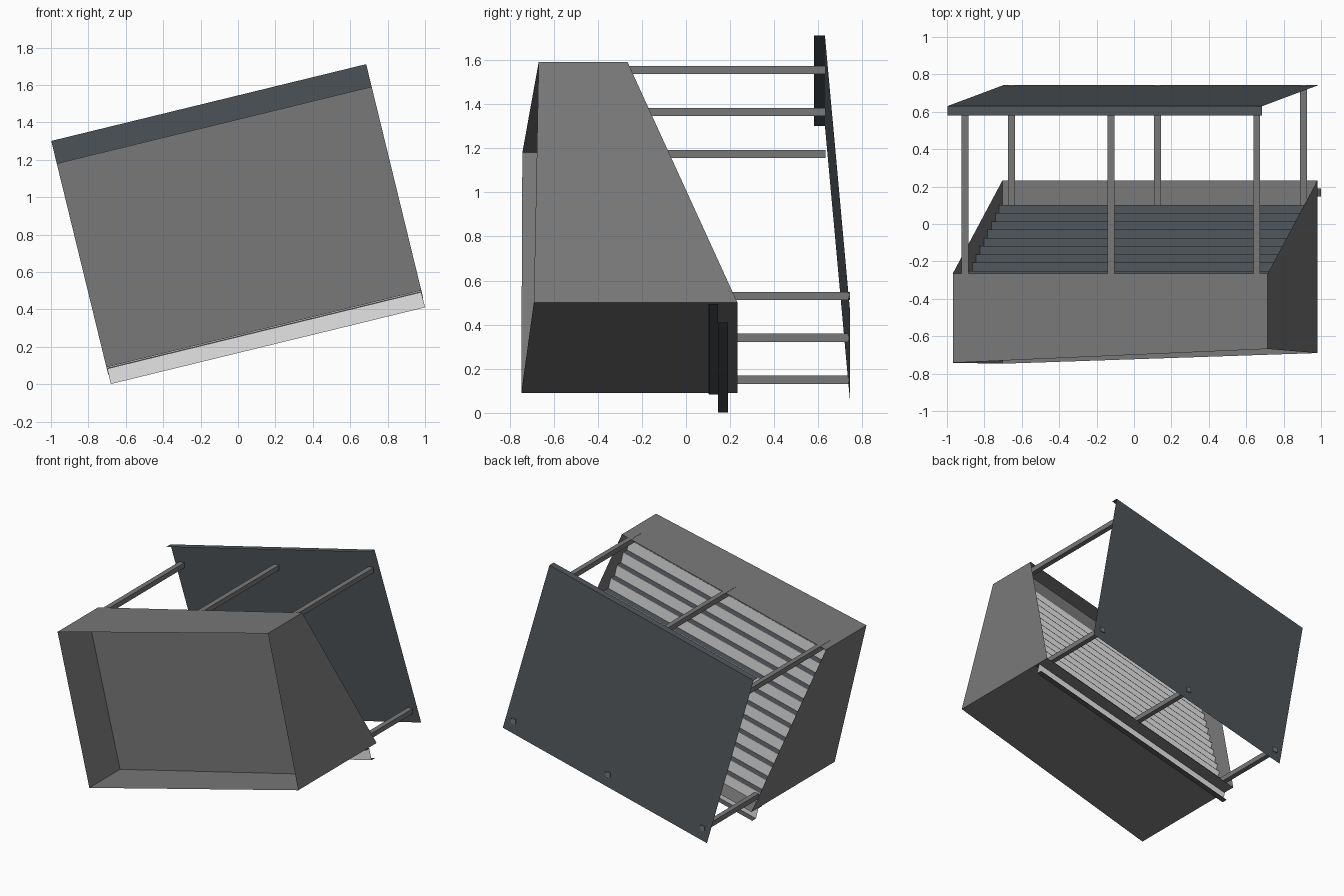
import bpy
import bmesh
import math
from mathutils import Matrix

cube = bpy.data.objects.get("Cube")
if cube:
    bpy.data.objects.remove(cube, do_unlink=True)

TILT = math.radians(-13.7)          # whole assembly leans sideways
LEFT, RIGHT = -0.662, 1.071         # extent along the tilted length
LOW, HIGH = 0.254, 1.376            # extent along the tilted height
WALL = -0.385                       # depth of the panel inside the mouth


def material(name, r, g, b):
    m = bpy.data.materials.new(name)
    m.use_nodes = True
    m.diffuse_color = (r, g, b, 1)
    shader = m.node_tree.nodes["Principled BSDF"]
    shader.inputs["Base Color"].default_value = (r, g, b, 1)
    shader.inputs["Roughness"].default_value = 0.8
    return m


GREY = material("housing grey", 0.19, 0.19, 0.19)
SLATE = material("dark slate", 0.08, 0.093, 0.104)
LIGHT = material("light grey", 0.78, 0.78, 0.78)


def finish(name, bm, mats):
    mesh = bpy.data.meshes.new(name)
    bm.to_mesh(mesh)
    bm.free()
    for m in mats:
        mesh.materials.append(m)
    ob = bpy.data.objects.new(name, mesh)
    ob.rotation_euler.y = TILT
    bpy.context.collection.objects.link(ob)
    return ob


def strip(name, profile, mats, slots=None, left=LEFT, right=RIGHT):
    """Sweep an open (depth, height) profile along the length as a thin sheet."""
    bm = bmesh.new()
    ends = [[bm.verts.new((x, y, z)) for y, z in profile] for x in (left, right)]
    for i in range(len(profile) - 1):
        f = bm.faces.new((ends[0][i], ends[1][i], ends[1][i + 1], ends[0][i + 1]))
        f.material_index = slots[i] if slots else 0
    return finish(name, bm, mats)


# Housing shell: open at the slanted mouth and at the sloped back
bm = bmesh.new()
rings = []
for x, low_front, high_front in ((LEFT, -0.747, -0.742), (RIGHT, -0.69, -0.668)):
    rings.append([bm.verts.new((x, y, z)) for y, z in
                  ((low_front, LOW), (0.233, LOW), (-0.265, HIGH), (high_front, HIGH))])
a, b = rings
bm.faces.new(a)
bm.faces.new(b[::-1])
bm.faces.new((a[0], b[0], b[1], a[1]))
bm.faces.new((a[2], b[2], b[3], a[3]))
finish("housing_shell", bm, [GREY])

# Upright panel closing the mouth
strip("inner_panel", [(WALL, LOW), (WALL, HIGH)], [GREY])

# Stepped louvre slats: light web and top flange, slate bottom flange
STEP_Y, STEP_Z = 0.0441, 0.0865
for k in range(13):
    y, z = 0.146 - k * STEP_Y, 0.162 + k * STEP_Z
    top = z + STEP_Z - 0.002
    strip(f"louvre_slat_{k + 1}",
          [(y - 0.042, top), (y, top), (y, z), (y + STEP_Y, z)],
          [LIGHT, SLATE], (0 if k else 1, 0, 1), LEFT + 0.002, RIGHT - 0.002)

# Rear cover sheet with a folded top lip
strip("rear_cover", [(0.581, 1.5), (0.63, 1.5), (0.744, 0.213)], [SLATE])

# Square spacer bars, kept level, between housing and cover
for row, z, start, end in (("upper", 1.355, WALL, 0.632), ("lower", 0.301, 0.1, 0.744)):
    for i, x in enumerate((-0.6, 0.203, 1.006)):
        bm = bmesh.new()
        bmesh.ops.create_cube(bm, size=1)
        bmesh.ops.scale(bm, vec=(0.037, end - start, 0.037), verts=bm.verts)
        bmesh.ops.rotate(bm, matrix=Matrix.Rotation(-TILT, 3, "Y"), verts=bm.verts)
        bmesh.ops.translate(bm, vec=(x, (start + end) / 2, z), verts=bm.verts)
        finish(f"{row}_spacer_{i + 1}", bm, [GREY])
